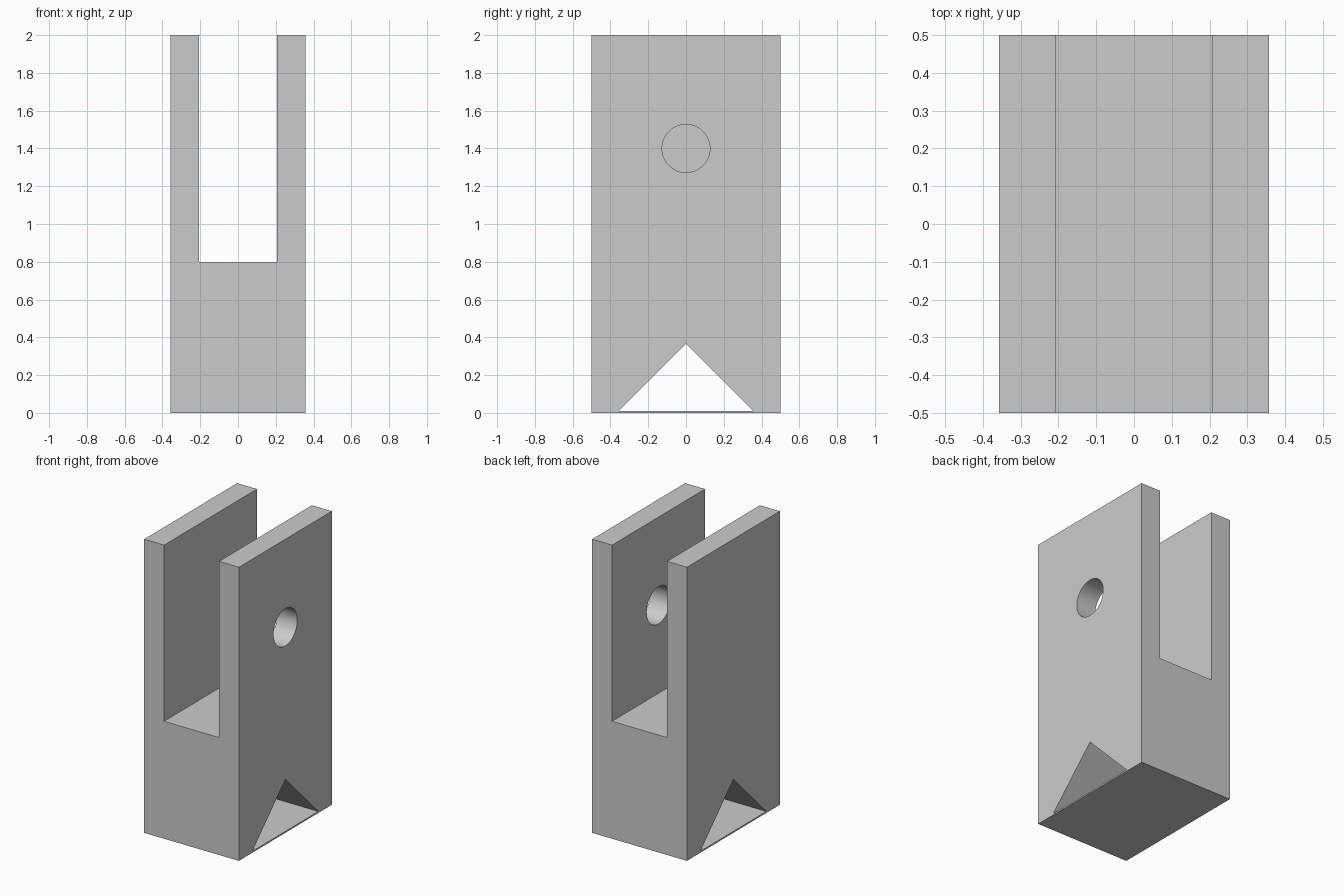
import bpy
import bmesh
import math
from mathutils import Vector

default = bpy.data.objects.get("Cube")
if default:
    bpy.data.objects.remove(default, do_unlink=True)

HALF_X, HALF_Y, HEIGHT = 0.357, 0.5, 2.0
SLOT_X, SLOT_Z = 0.207, 0.8

grey = bpy.data.materials.new("plain grey")
grey.use_nodes = True
colour = (0.6, 0.6, 0.6, 1)
grey.diffuse_color = colour
grey.node_tree.nodes["Principled BSDF"].inputs["Base Color"].default_value = colour


def prism(name, profile, sweep):
    """Extrude a closed 3D profile along the sweep vector."""
    bm = bmesh.new()
    face = bm.faces.new([bm.verts.new(p) for p in profile])
    result = bmesh.ops.extrude_face_region(bm, geom=[face], use_keep_orig=True)
    moved = [v for v in result["geom"] if isinstance(v, bmesh.types.BMVert)]
    bmesh.ops.translate(bm, verts=moved, vec=Vector(sweep))
    bmesh.ops.recalc_face_normals(bm, faces=bm.faces)
    mesh = bpy.data.meshes.new(name)
    bm.to_mesh(mesh)
    bm.free()
    mesh.materials.append(grey)
    obj = bpy.data.objects.new(name, mesh)
    bpy.context.collection.objects.link(obj)
    return obj


def cut(target, cutter):
    """Subtract the cutter from the target, then discard it."""
    cutter.hide_render = True
    mod = target.modifiers.new("cut", "BOOLEAN")
    mod.operation = "DIFFERENCE"
    mod.solver = "EXACT"
    mod.object = cutter
    bpy.ops.object.select_all(action="DESELECT")
    bpy.context.view_layer.objects.active = target
    target.select_set(True)
    bpy.ops.object.modifier_apply(modifier=mod.name)
    bpy.data.objects.remove(cutter, do_unlink=True)


# Clevis body: U-shaped outline swept front to back
right_half = [(HALF_X, 0), (HALF_X, HEIGHT), (SLOT_X, HEIGHT), (SLOT_X, SLOT_Z)]
outline = right_half + [(-x, z) for x, z in reversed(right_half)]
body = prism("clevis_body", [(x, -HALF_Y, z) for x, z in outline], (0, 2 * HALF_Y, 0))

# Triangular passage across the base, above a thin floor
triangle = [(-0.355, 0.01), (0.355, 0.01), (0, 0.365)]
cut(body, prism("base_passage_cutter", [(-0.5, y, z) for y, z in triangle], (1, 0, 0)))

# Round pin hole through the left arm only
angles = [math.tau * i / 64 for i in range(64)]
circle = [(0.1, 0.127 * math.cos(a), 1.4 + 0.127 * math.sin(a)) for a in angles]
cut(body, prism("pin_hole_cutter", circle, (0.4, 0, 0)))

bpy.ops.object.shade_smooth_by_angle(angle=math.radians(30))
